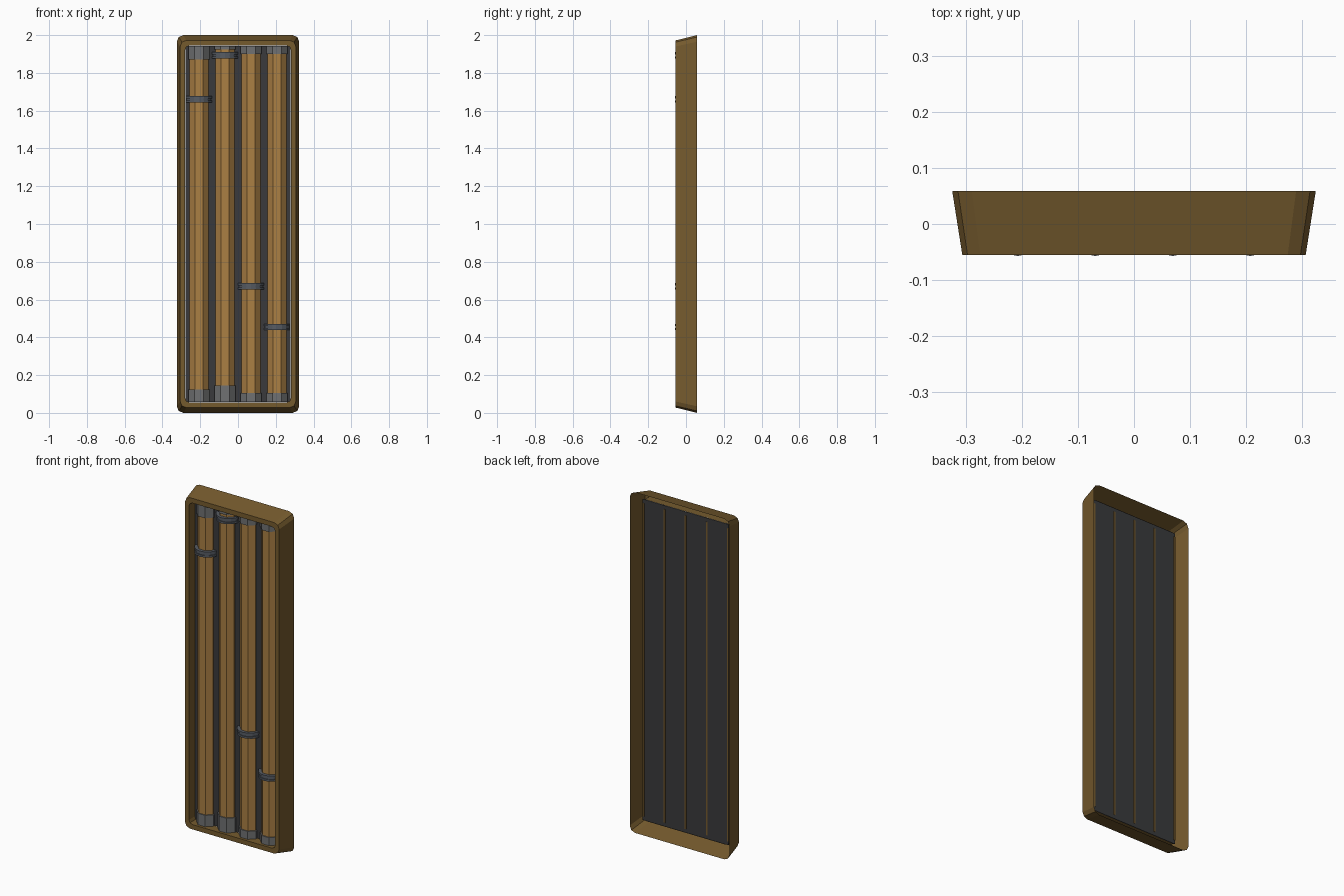
import bpy, bmesh, math

if "Cube" in bpy.data.objects:
    bpy.data.objects.remove(bpy.data.objects["Cube"])


def material(name, rgb):
    m = bpy.data.materials.new(name)
    lin = [c / 12.92 if c <= 0.04045 else ((c + 0.055) / 1.055) ** 2.4 for c in rgb]
    m.diffuse_color = (*lin, 1)
    m.use_nodes = True
    m.node_tree.nodes["Principled BSDF"].inputs["Base Color"].default_value = m.diffuse_color
    return m


BRONZE = material("dark bronze", (0.46, 0.355, 0.18))
BRASS = material("brass", (0.67, 0.50, 0.265))
STEEL = material("grey steel", (0.44, 0.445, 0.45))
RING = material("blue grey steel", (0.34, 0.36, 0.39))
DARK = material("charcoal", (0.225, 0.228, 0.235))


def finish(name, bm, mat):
    bmesh.ops.recalc_face_normals(bm, faces=bm.faces)
    mesh = bpy.data.meshes.new(name)
    bm.to_mesh(mesh)
    bm.free()
    mesh.materials.append(mat)
    ob = bpy.data.objects.new(name, mesh)
    bpy.context.collection.objects.link(ob)
    return ob


def rounded_loop(bm, hx, hz, r, y):
    """Rounded rectangle in the xz plane, two segments per corner."""
    verts = []
    for sx, sz, start in ((1, 1, 0), (-1, 1, 90), (-1, -1, 180), (1, -1, 270)):
        for k in range(3):
            a = math.radians(start + 45 * k)
            verts.append(bm.verts.new((sx * (hx - r) + r * math.cos(a), y,
                                       1 + sz * (hz - r) + r * math.sin(a))))
    return verts


def prism(name, pts, z0, z1, mat):
    """Upright prism over a closed xy outline."""
    bm = bmesh.new()
    low = [bm.verts.new((x, y, z0)) for x, y in pts]
    high = [bm.verts.new((x, y, z1)) for x, y in pts]
    n = len(pts)
    for i in range(n):
        j = (i + 1) % n
        bm.faces.new((low[i], low[j], high[j], high[i]))
    bm.faces.new(low[::-1])
    bm.faces.new(high)
    return finish(name, bm, mat)


AXIS_Y = 0.013   # depth of the tube centre lines


def half_round(cx, r, step, offset, back=0.0):
    """Front half of a polygon, closed by a flat back."""
    pts = []
    a = 180 + offset
    while a <= 360 - offset + 0.01:
        t = math.radians(a)
        pts.append((cx + r * math.cos(t), min(AXIS_Y + r * math.sin(t), back)))
        a += step
    return [(pts[0][0], back + 0.001)] + pts + [(pts[-1][0], back + 0.001)]


def octagon(cx, apothem):
    return half_round(cx, apothem / math.cos(math.pi / 8), 45, 22.5)


# Frame: flared outer wall, flat front rim, recessed inner wall, open at the back
bm = bmesh.new()
loops = [rounded_loop(bm, 0.324, 1.0, 0.035, 0.059),
         rounded_loop(bm, 0.306, 0.972, 0.032, -0.055),
         rounded_loop(bm, 0.280, 0.944, 0.022, -0.055),
         rounded_loop(bm, 0.280, 0.944, 0.022, 0.002)]
for a, b in zip(loops, loops[1:]):
    for i in range(len(a)):
        j = (i + 1) % len(a)
        bm.faces.new((a[i], a[j], b[j], b[i]))
finish("frame", bm, BRONZE)

# Dark backing sheet behind the tubes
prism("backing_panel", [(-0.279, -0.001), (0.279, -0.001), (0.279, 0.003), (-0.279, 0.003)],
      0.058, 1.942, DARK)

# Thin seams on the rear of the backing
for i in range(5):
    x = -0.274 + i * 0.137
    prism("back_seam", [(x - 0.005, 0.002), (x + 0.005, 0.002), (x + 0.005, 0.005),
                        (x - 0.005, 0.005)], 0.08, 1.92, BRONZE)

# Tubes: centre x, bottom cap top, top cap bottom, clamp ring height
TUBES = [(-0.207, 0.125, 1.870, 1.66),
         (-0.069, 0.145, 1.925, 1.893),
         (0.069, 0.105, 1.900, 0.67),
         (0.207, 0.105, 1.900, 0.455)]
for cx, z_low, z_high, z_ring in TUBES:
    prism("tube", octagon(cx, 0.050), 0.06, 1.942, BRASS)
    prism("bottom_cap", octagon(cx, 0.056), 0.058, z_low, STEEL)
    prism("top_cap", octagon(cx, 0.056), z_high, 1.943, STEEL)
    # Clamp ring: two flanges with a groove between
    for dz, r in ((-0.011, 0.070), (0, 0.065), (0.011, 0.070)):
        prism("clamp_ring", half_round(cx, r, 22.5, 0), z_ring + dz - 0.0055,
              z_ring + dz + 0.0055, RING)
